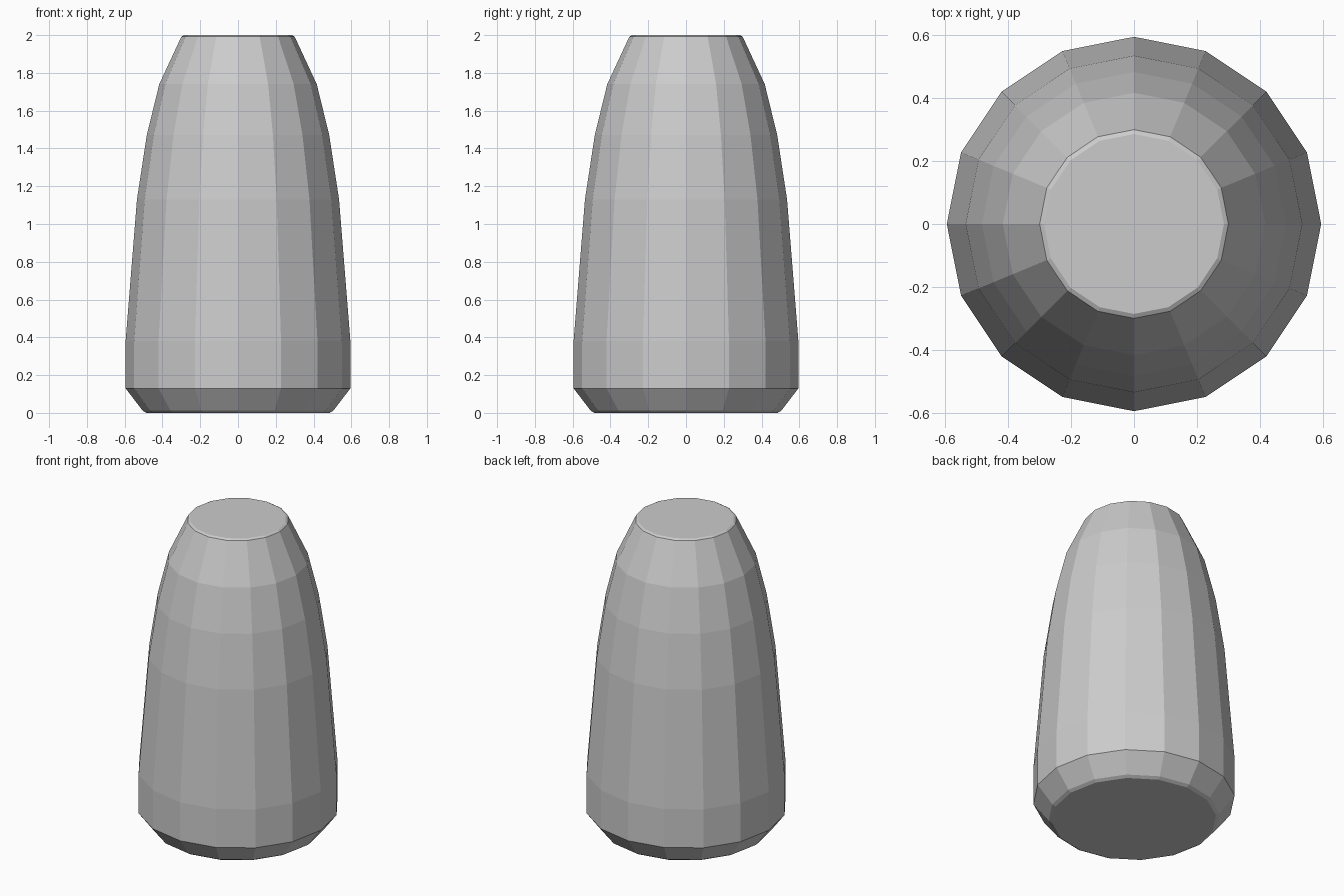
import bpy
import bmesh
from math import pi, sin, cos

cube = bpy.data.objects.get("Cube")
if cube:
    bpy.data.objects.remove(cube, do_unlink=True)

SIDES = 16

# Plain grey finish
grey = bpy.data.materials.new("plain grey")
grey.use_nodes = True
colour = (0.6, 0.6, 0.6, 1)
grey.diffuse_color = colour
grey.node_tree.nodes["Principled BSDF"].inputs["Base Color"].default_value = colour

# Radius and height of each ring, from the base up to the flat top
profile = [
    (0.485, 0), (0.505, 0.012),
    (0.595, 0.13), (0.595, 0.38), (0.535, 1.13),
    (0.483, 1.47), (0.417, 1.74),
    (0.3, 1.992), (0.286, 2),
]


def lathe(name, rings, sides, material):
    """Turn a profile about z into a closed faceted solid."""
    bm = bmesh.new()
    loops = []
    for radius, z in rings:
        angles = [2 * pi * i / sides for i in range(sides)]
        loops.append([bm.verts.new((radius * cos(a), radius * sin(a), z)) for a in angles])
    for low, high in zip(loops, loops[1:]):
        for i in range(sides):
            j = (i + 1) % sides
            bm.faces.new((low[i], low[j], high[j], high[i]))
    bm.faces.new(loops[0][::-1])
    bm.faces.new(loops[-1])
    mesh = bpy.data.meshes.new(name)
    bm.to_mesh(mesh)
    bm.free()
    mesh.materials.append(material)
    obj = bpy.data.objects.new(name, mesh)
    bpy.context.collection.objects.link(obj)
    return obj


# Tapered body with chamfered base and narrow flat top
lathe("tapered_body", profile, SIDES, grey)
